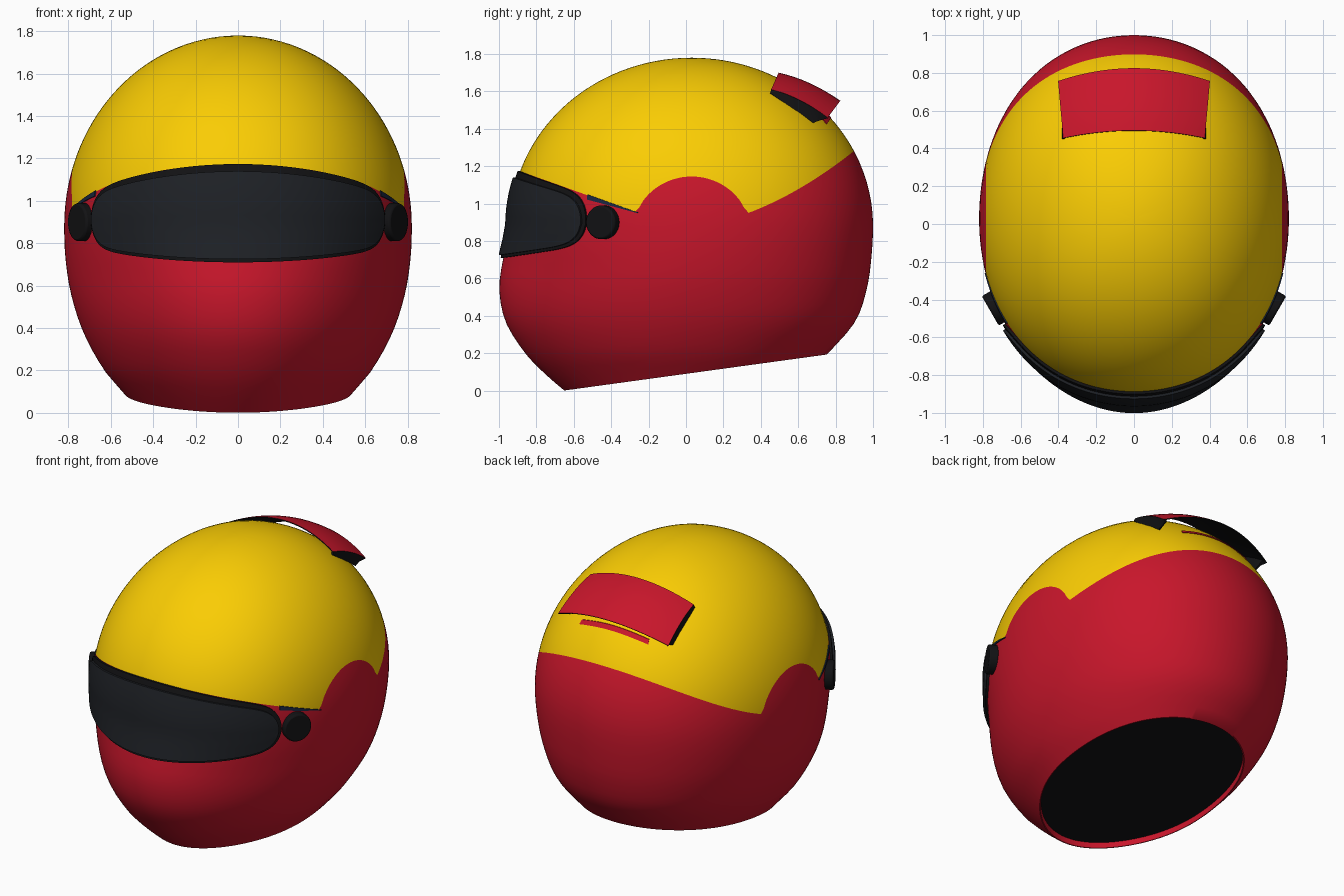
import bpy, bmesh
from math import sin, cos, pi, sqrt, radians
from mathutils import Vector

if "Cube" in bpy.data.objects:
    bpy.data.objects.remove(bpy.data.objects["Cube"])


def material(name, rgb):
    m = bpy.data.materials.new(name)
    m.diffuse_color = (*rgb, 1)
    m.use_nodes = True
    m.node_tree.nodes["Principled BSDF"].inputs["Base Color"].default_value = m.diffuse_color
    return m


RED = material("red_paint", (0.58, 0.008, 0.024))
YELLOW = material("yellow_paint", (0.96, 0.61, 0.001))
BLACK = material("black_trim", (0.006, 0.006, 0.007))
SMOKE = material("smoked_visor", (0.013, 0.015, 0.019))
NAVY = material("navy_trim", (0.01, 0.02, 0.05))

# Lower shell sections: height, half width, front y, back y
SECTIONS = [(-.1, .38, -.52, .40), (0, .46, -.65, .54), (.1, .545, -.765, .66),
            (.2, .63, -.86, .76), (.37, .725, -.965, .905), (.55, .785, -.998, .968),
            (.72, .813, -.975, .992), (.88, .82, -.945, 1.0)]
TOP = 1.78


def section(z):
    """Half width, centre y and half length of the shell at height z."""
    if z >= .88:
        k = sqrt(max(0, 1 - ((z - .88) / (TOP - .88)) ** 2))
        return .82 * k, .03, .97 * k
    z = max(z, -.1)
    i = max(k for k in range(len(SECTIONS) - 1) if SECTIONS[k][0] <= z)
    a, b = SECTIONS[i], SECTIONS[i + 1]
    h = b[0] - a[0]
    t = (z - a[0]) / h

    def slope(n, c):
        if n == len(SECTIONS) - 1:
            return 0
        p, q = SECTIONS[max(n - 1, 0)], SECTIONS[n + 1]
        return (q[c] - p[c]) / (q[0] - p[0])

    w, f, r = [a[c] * (1 + 2 * t) * (1 - t) ** 2 + b[c] * t * t * (3 - 2 * t)
               + h * (slope(i, c) * t * (1 - t) ** 2 - slope(i + 1, c) * t * t * (1 - t))
               for c in (1, 2, 3)]
    return w, (f + r) / 2, (r - f) / 2


def surf(th, z, off=0):
    """Point on the shell; angle 0 is the front, off pushes it outwards."""
    w, c, l = section(z)
    n = Vector((sin(th) / max(w, 1e-4), -cos(th) / max(l, 1e-4), 0)).normalized()
    # plan is slightly fuller than an ellipse, but the chin is pointed
    low = min(1, max(0, (.95 - z) / .4))
    low = low * low * (3 - 2 * low) if cos(th) > 0 else 0
    k = 1 + (.016 - .045 * low) * sin(2 * th) ** 2
    return Vector((w * k * sin(th), c - l * k * cos(th), z)) + n * off


def solve(th, f, lo, hi):
    """Height where the shell crosses the side-view curve z = f(y)."""
    for _ in range(40):
        m = (lo + hi) / 2
        if m < f(surf(th, m).y):
            lo = m
        else:
            hi = m
    return lo


def activate(ob):
    bpy.ops.object.select_all(action='DESELECT')
    ob.select_set(True)
    bpy.context.view_layer.objects.active = ob


def smooth(ob, angle=40):
    activate(ob)
    bpy.ops.object.shade_smooth_by_angle(angle=radians(angle))


def thicken(ob, depth, **settings):
    mod = ob.modifiers.new("thickness", 'SOLIDIFY')
    mod.thickness = depth
    for key, value in settings.items():
        setattr(mod, key, value)
    activate(ob)
    bpy.ops.object.modifier_apply(modifier=mod.name)
    smooth(ob)


def grid(name, rows, mats, pick=lambda j: 0, closed=False):
    bm = bmesh.new()
    v = [[bm.verts.new(p) for p in r] for r in rows]
    n = len(rows[0])
    for j in range(len(rows) - 1):
        for i in range(n if closed else n - 1):
            k = (i + 1) % n
            f = bm.faces.new((v[j][i], v[j][k], v[j + 1][k], v[j + 1][i]))
            f.material_index = pick(j)
    bmesh.ops.remove_doubles(bm, verts=bm.verts, dist=1e-5)
    me = bpy.data.meshes.new(name)
    bm.to_mesh(me)
    bm.free()
    for m in mats:
        me.materials.append(m)
    ob = bpy.data.objects.new(name, me)
    bpy.context.collection.objects.link(ob)
    smooth(ob)
    return ob


def patch(name, mat, th0, th1, lo, hi, off, rounded=False, nu=64, nv=10):
    """Raised panel lying on the shell, its rim sunk into the surface."""
    us = [-1] + [sin(pi / 2 * (2 * i / nu - 1)) for i in range(nu + 1)] + [1]
    vs = [0] + [j / nv for j in range(nv + 1)] + [1]
    rows = []
    for j, t in enumerate(vs):
        row = []
        for i, s in enumerate(us):
            th = th0 + (th1 - th0) * (s + 1) / 2
            r = sqrt(max(0, 1 - s ** 18)) if rounded else 1
            mid, half = (lo(th) + hi(th)) / 2, (hi(th) - lo(th)) / 2
            edge = j in (0, len(vs) - 1) or i in (0, len(us) - 1)
            row.append(surf(th, mid + half * r * (2 * t - 1), -.01 if edge else off))
        rows.append(row)
    return grid(name, rows, [mat])


# Painted shell, split along the colour line, with a recessed neck opening
def paint_line(y):
    if y < -.26:
        return 1.17 - .355 * (y + .88)
    if y < .32:
        return .945 + .2 * max(0, 1 - ((y - .03) / .29) ** 2) ** .65
    t = (y - .32) / .57
    return .945 + .21 * t + .12 * t * t


COLS, LOW, HIGH = 256, 20, 26
columns = []
for i in range(COLS):
    th = 2 * pi * i / COLS
    zb = solve(th, lambda y: .09 + .137 * y, -.1, .5)
    zs = solve(th, paint_line, .6, 1.6)
    rim = surf(th, zb)
    centre = Vector((0, -.03, .086))
    col = [centre + Vector((0, 0, .035)),
           centre + (rim - centre) * .985 + Vector((0, 0, .035)),
           centre + (rim - centre) * .99]
    col += [surf(th, zb + (zs - zb) * j / LOW) for j in range(LOW)]
    col += [surf(th, zs + (TOP - zs) * sin(pi / 2 * j / HIGH)) for j in range(HIGH)]
    col.append(Vector((0, .03, TOP)))
    columns.append(col)
grid("helmet_shell", [list(r) for r in zip(*columns)], [RED, YELLOW, BLACK],
     lambda j: 2 if j == 0 else (0 if j < LOW + 3 else 1), closed=True)


# Visor frame and visor plate
def run(th):
    return (1 - cos(th)) / (1 - cos(.96))


patch("visor_frame", BLACK, -.965, .965, lambda a: .71 + .065 * run(a),
      lambda a: 1.174 - .126 * run(a), .014, True)
plate = patch("visor_plate", SMOKE, -.94, .94, lambda a: .725 + .065 * run(a),
              lambda a: 1.14 - .115 * run(a), .027, True)
smooth(plate, 85)

# Thin side trim under the colour line, and visor pivots
for side, label in ((1, "right"), (-1, "left")):
    def upper(a):
        return paint_line(min(-.261, .03 - .97 * cos(a))) + .004

    def lower(a):
        return upper(a) - .004 - .022 * max(0, (1.27 - abs(a)) / .3)

    patch("side_trim_" + label, NAVY, *sorted((side * .96, side * 1.27)),
          lower, upper, .006, nu=16, nv=2)
    bpy.ops.mesh.primitive_cylinder_add(vertices=40, radius=.09, depth=.06,
                                        location=(side * .735, -.445, .9))
    pivot = bpy.context.object
    pivot.name = "visor_pivot_" + label
    pivot.rotation_euler = Vector((side * .87, -.5, 0)).to_track_quat('Z', 'Y').to_euler()
    pivot.data.materials.append(BLACK)
    bev = pivot.modifiers.new("bevel", 'BEVEL')
    bev.width, bev.segments = .01, 2
    smooth(pivot)


# Rear spoiler: curved blade, black underneath, with two end fins
def blade(p, q):
    return Vector((p * (.375 + .027 * q),
                   .495 + .33 * q - p * p * (.04 + .028 * q),
                   1.70 - .15 * q + .08 * q * (1 - q) - .09 * p * p))


spoiler = grid("spoiler_blade", [[blade(i / 12 - 1, j / 8) for i in range(25)]
                                 for j in range(9)], [RED, BLACK])
thicken(spoiler, .006, offset=-1, material_offset=1, material_offset_rim=1)

for side, label in ((1, "right"), (-1, "left")):
    top = [blade(side * .98, j / 6) - Vector((0, 0, .004)) for j in range(7)]
    low = [(.45, 1.59), (.53, 1.535), (.61, 1.485), (.68, 1.432), (.70, 1.44),
           (.72, 1.448), (.745, 1.458)]
    bottom = [Vector((side * .375, y, z)) for y, z in low]
    fin = grid("spoiler_fin_" + label, [bottom, top], [BLACK])
    thicken(fin, .012, offset=0)


# Red vent strip on the shell behind the spoiler
def strip_top(a):
    return 1.484 - .035 * ((a - pi) / .4) ** 2


patch("rear_vent_strip", RED, pi - .39, pi + .39, lambda a: strip_top(a) - .024,
      strip_top, .005, nu=20, nv=2)
